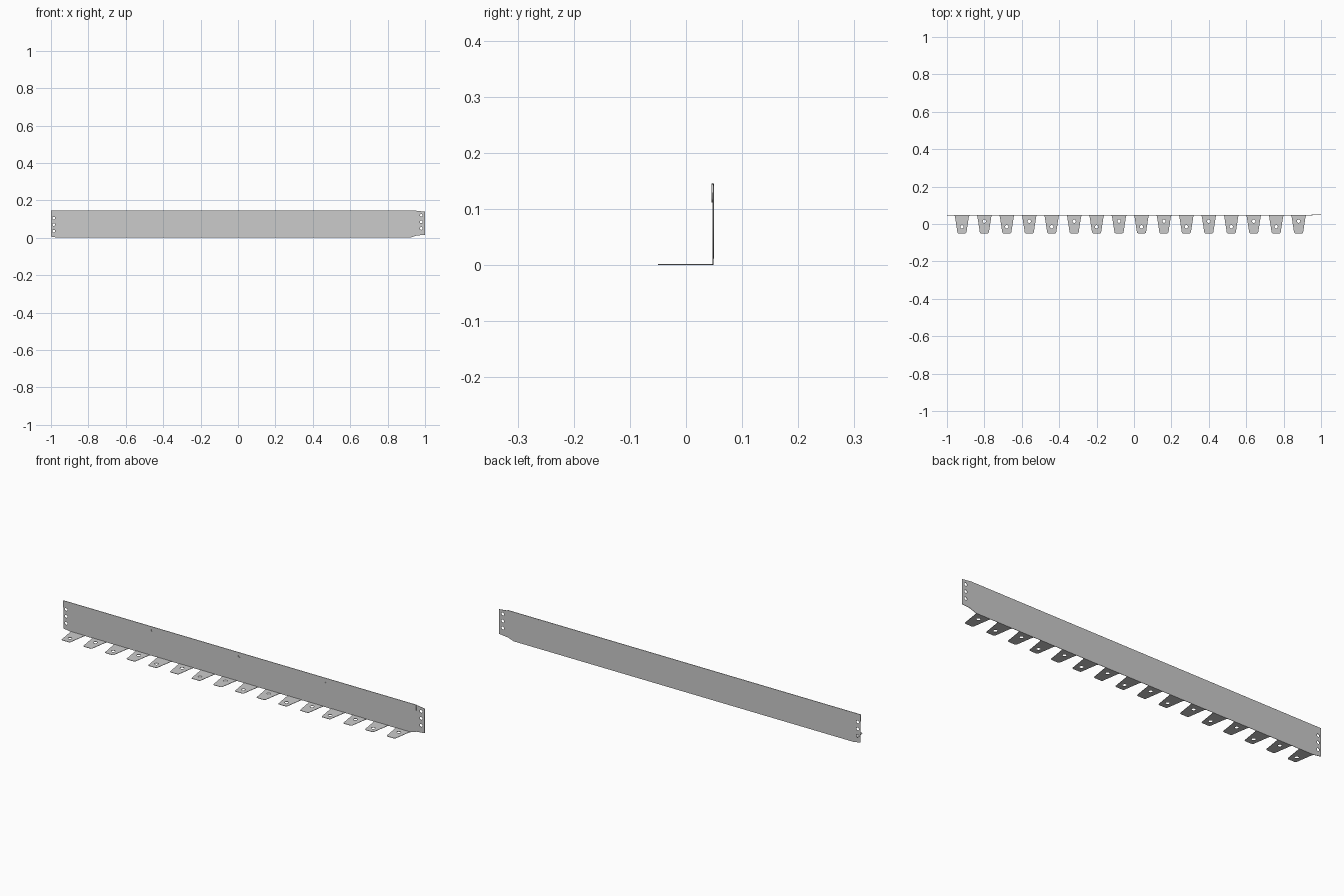
import bpy, bmesh, math

if "Cube" in bpy.data.objects:
    bpy.data.objects.remove(bpy.data.objects["Cube"])

T = 0.0018          # sheet thickness
PITCH, N = 0.12, 16  # tab spacing and count


def circle(cx, cy, r, n=16):
    return [(cx + r * math.cos(2 * math.pi * i / n), cy + r * math.sin(2 * math.pi * i / n)) for i in range(n)]


def sheet(name, loops, loc, upright=False):
    """Flat sheet with holes: first loop is the outline, the rest are holes."""
    cu = bpy.data.curves.new(name, 'CURVE')
    cu.dimensions = '2D'
    cu.fill_mode = 'BOTH'
    cu.extrude = T / 2
    for pts in loops:
        sp = cu.splines.new('POLY')
        sp.points.add(len(pts) - 1)
        for p, (x, y) in zip(sp.points, pts):
            p.co = (x, y, 0, 1)
        sp.use_cyclic_u = True
    ob = bpy.data.objects.new(name, cu)
    ob.location = loc
    if upright:
        ob.rotation_euler.x = math.pi / 2
    bpy.context.collection.objects.link(ob)
    bpy.ops.object.select_all(action='DESELECT')
    bpy.context.view_layer.objects.active = ob
    ob.select_set(True)
    bpy.ops.object.convert(target='MESH')
    return bpy.context.object


def extrude_profile(name, pts, vec):
    bm = bmesh.new()
    f = bm.faces.new([bm.verts.new(p) for p in pts])
    r = bmesh.ops.extrude_face_region(bm, geom=[f])
    bmesh.ops.translate(bm, vec=vec, verts=[v for v in r['geom'] if isinstance(v, bmesh.types.BMVert)])
    bmesh.ops.recalc_face_normals(bm, faces=bm.faces)
    me = bpy.data.meshes.new(name)
    bm.to_mesh(me)
    bm.free()
    ob = bpy.data.objects.new(name, me)
    bpy.context.collection.objects.link(ob)
    return ob


yp = 0.0485  # mid plane of the wall
END = 0.955

# upright wall with connection holes at the left end
wall = [(-1, 0.006), (-0.96, 0), (0.92, 0), (END, 0.012), (END, 0.145), (-1, 0.145)]
sheet("wall", [wall] + [circle(-0.985, z, 0.0075) for z in (0.035, 0.07, 0.105)], (0, yp, 0), True)

# overlapping connector tongue, stepped slightly backwards
tongue = [(END - 0.005, 0.011), (1, 0.016), (1, 0.139), (END - 0.005, 0.145)]
sheet("connector_tongue", [tongue] + [circle(0.98, z, 0.0075) for z in (0.05, 0.085, 0.12)],
      (0, 0.05 - T / 2, 0), True)

# folded hem: front flap with small dimple holes, and rounded fold on top
flap = [(-1, 0.112), (END - 0.008, 0.112), (END, 0.12), (END, 0.1445), (-1, 0.1445)]
sheet("hem_flap", [flap] + [circle(x, 0.129, 0.006, 12) for x in (-0.507, -0.025, 0.455)],
      (0, yp - T - 0.0004, 0), True)
yc, r = yp - T / 2 - 0.0002, 0.0020
fold = [(-1, yc + r * math.cos(a), 0.1443 + 0.0027 * math.sin(a)) for a in [math.pi * i / 8 for i in range(9)]]
extrude_profile("hem_fold", fold, (1 + END, 0, 0))

# ground tabs with staggered nail holes
for i in range(N):
    x = -0.92 + i * PITCH
    hy = -0.015 if i % 2 == 0 else 0.015
    outline = [(-0.041, yp), (-0.037, 0.038), (-0.024, -0.046), (-0.019, -0.05),
               (0.019, -0.05), (0.024, -0.046), (0.037, 0.038), (0.041, yp)]
    sheet(f"ground_tab_{i + 1}", [outline, circle(0, hy, 0.009)], (x, 0, T / 2))
